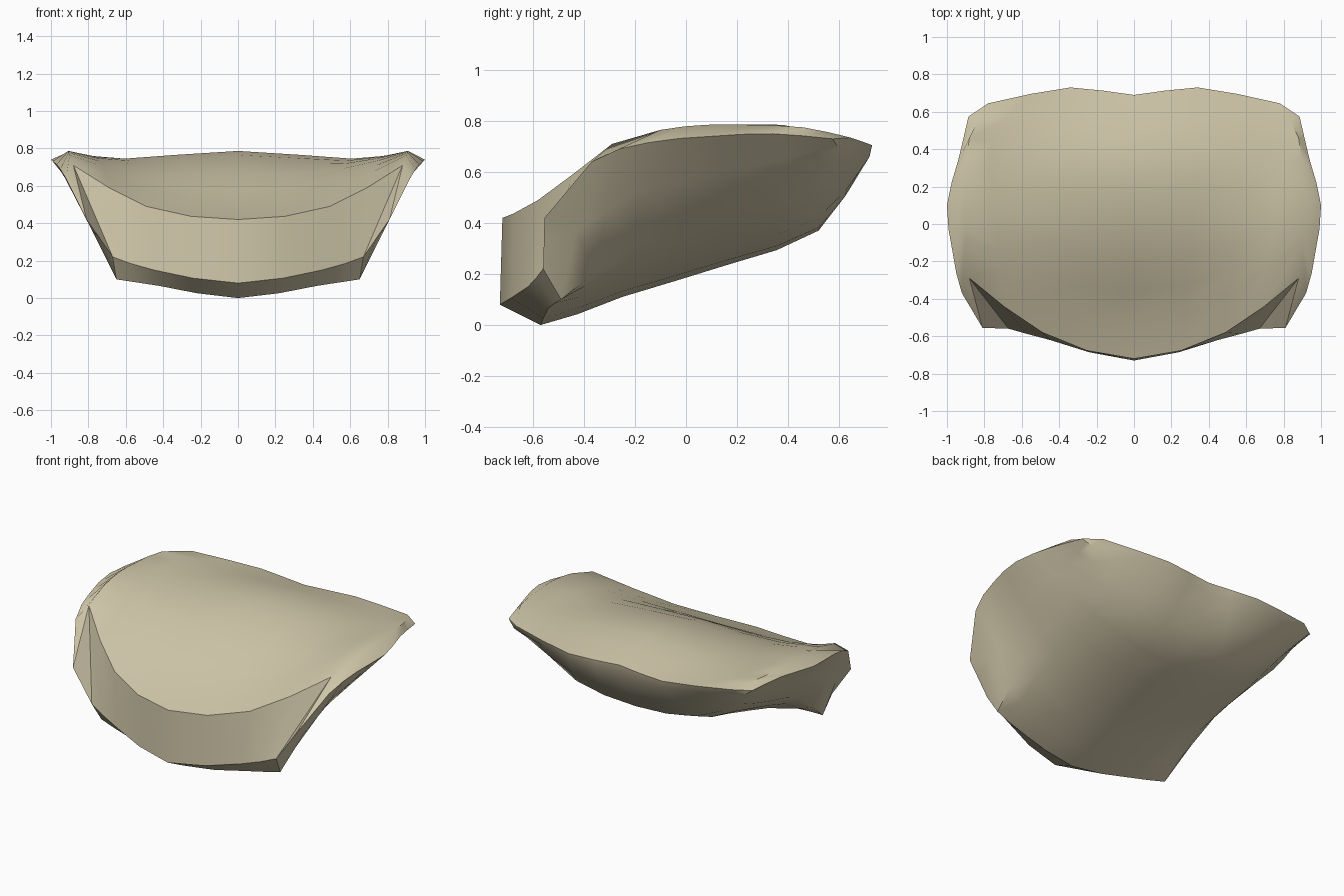
import bpy, bmesh, math
from mathutils import Vector

if "Cube" in bpy.data.objects:
    bpy.data.objects.remove(bpy.data.objects["Cube"], do_unlink=True)


def spline(points, steps):
    """Smooth path through the points, with extra samples between them."""
    pts = [Vector(p) for p in points]
    pts = [2 * pts[0] - pts[1]] + pts + [2 * pts[-1] - pts[-2]]
    path = []
    for a, b, c, d in zip(pts, pts[1:], pts[2:], pts[3:]):
        for i in range(steps):
            t = i / steps
            path.append(0.5 * (2 * b + (c - a) * t + (2 * a - 5 * b + 4 * c - d) * t ** 2
                               + (3 * b - a - 3 * c + d) * t ** 3))
    return path + [pts[-2]]


def guide(*points):
    """Front to back guide line; its first span stays straight for a crisp front bevel."""
    path = spline(points, 2)
    return path[:1] + path[2:]


def flip(p):
    return Vector((-p.x, p.y, p.z))


top_centre = guide((0, -.72, .42), (0, -.52, .485), (0, -.2, .66),
                   (0, .1, .765), (0, .38, .785), (0, .69, .705))
top_middle = guide((.49, -.58, .49), (.5, -.38, .58), (.55, -.1, .69),
                   (.58, .15, .735), (.6, .42, .745), (.34, .73, .705))
crest = guide((.88, -.29, .71), (.9, -.1, .765), (.91, .08, .785),
              (.9, .25, .785), (.88, .46, .775), (.78, .645, .735))
outer_edge = guide((.81, -.555, .42), (.92, -.37, .64), (.97, -.15, .715),
                   (1, .1, .74), (.94, .34, .75), (.885, .575, .73))
lower_corner = guide((.67, -.56, .22), (.65, -.49, .1), (.68, -.2, .335),
                     (.72, .15, .455), (.74, .46, .56), (.83, .6, .69))
lower_middle = guide((.45, -.62, .15), (.42, -.54, .065), (.43, -.25, .18),
                     (.43, .16, .3), (.43, .52, .42), (.34, .72, .66))
keel = guide((0, -.73, .08), (0, -.57, 0), (0, -.25, .11),
             (0, .16, .235), (0, .52, .37), (0, .68, .64))

bm = bmesh.new()
rings = []
for tc, tm, cr, oe, lc, lm, ke in zip(top_centre, top_middle, crest, outer_edge,
                                      lower_corner, lower_middle, keel):
    top = spline([flip(cr), flip(tm), tc, tm, cr], 2)
    low = spline([lc, lm, ke, flip(lm), flip(lc)], 2)
    side = [oe, oe.lerp(lc, .5)]
    ring = top + side + low + [flip(p) for p in reversed(side)]
    rings.append([bm.verts.new(p) for p in ring])

# Upper dish, side walls and underside
count = len(rings[0])
for a, b in zip(rings, rings[1:]):
    for i in range(count):
        j = (i + 1) % count
        bm.faces.new((a[i], a[j], b[j], b[i]))

# Front wall and back edge, with the corner wings
for ring in (rings[0], rings[-1]):
    top, low = ring[:9], ring[11:20][::-1]
    for i in range(8):
        bm.faces.new((top[i], top[i + 1], low[i + 1], low[i]))
    bm.faces.new(ring[8:12])
    bm.faces.new(ring[19:22] + ring[:1])

bmesh.ops.recalc_face_normals(bm, faces=bm.faces)
mesh = bpy.data.meshes.new("curved_plate")
bm.to_mesh(mesh)
bm.free()

plate = bpy.data.objects.new("curved_plate", mesh)
bpy.context.collection.objects.link(plate)

# Warm bone colour
bone = bpy.data.materials.new("pale_bone")
bone.use_nodes = True
colour = (.62, .56, .39, 1)
bone.diffuse_color = colour
bone.node_tree.nodes["Principled BSDF"].inputs["Base Color"].default_value = colour
mesh.materials.append(bone)

bpy.context.view_layer.objects.active = plate
plate.select_set(True)
bpy.ops.object.shade_smooth_by_angle(angle=math.radians(40))
